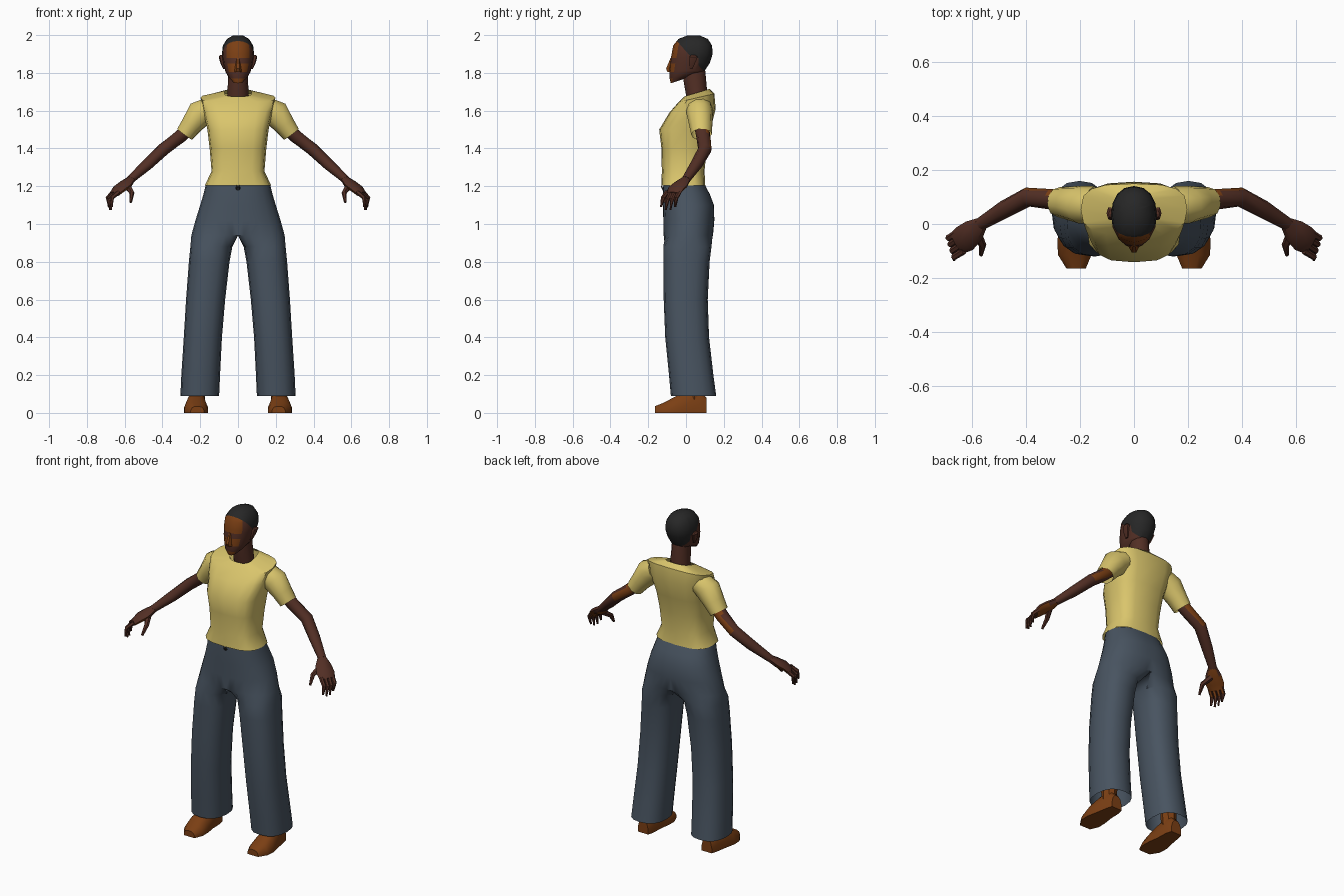
import bpy, bmesh, math
from mathutils import Vector as V

cube = bpy.data.objects.get("Cube")
if cube:
    bpy.data.objects.remove(cube)


def material(name, rgb):
    m = bpy.data.materials.new(name)
    m.use_nodes = True
    m.diffuse_color = (*rgb, 1)
    bsdf = next(n for n in m.node_tree.nodes if n.type == 'BSDF_PRINCIPLED')
    bsdf.inputs["Base Color"].default_value = (*rgb, 1)
    return m


skin = material("dark brown skin", (0.085, 0.028, 0.018))
tan = material("orange brown", (0.2, 0.05, 0.007))
yellow = material("yellow cloth", (0.7, 0.56, 0.15))
blue = material("slate blue cloth", (0.065, 0.088, 0.118))
black = material("black hair", (0.02, 0.02, 0.02))


def power(v, e):
    return math.copysign(abs(v) ** e, v)


def level_ring(zf, zb, hw, yf, yb, cx=0, k=2.0, n=16):
    """Superellipse between front yf and back yb, height running from zf to zb."""
    pts = []
    for i in range(n):
        a = math.tau * i / n
        s = power(math.sin(a), 2 / k)
        f = (1 + s) / 2
        pts.append(V((cx + hw * power(math.cos(a), 2 / k), yf + (yb - yf) * f, zf + (zb - zf) * f)))
    return pts


def tube_rings(path, n=8):
    """Rings across a path of (x, y, z, radius sideways, radius up)."""
    p = [V(q[:3]) for q in path]
    rings = []
    for i, q in enumerate(path):
        t = (p[min(i + 1, len(p) - 1)] - p[max(i - 1, 0)]).normalized()
        a = V((0, 0, 1)).cross(t).normalized()
        b = t.cross(a)
        rings.append([p[i] + a * q[3] * math.cos(math.tau * j / n) + b * q[4] * math.sin(math.tau * j / n)
                      for j in range(n)])
    return rings


def loft(name, rings, mats, caps=(True, True), mirror=False, paint=None, cuts=(), angle=40):
    bm = bmesh.new()
    rows = [[bm.verts.new(p) for p in r] for r in rings]
    n = len(rows[0])
    for lo, hi in zip(rows, rows[1:]):
        for j in range(n):
            bm.faces.new((lo[j], lo[(j + 1) % n], hi[(j + 1) % n], hi[j]))
    for use, row in zip(caps, (rows[0], rows[-1])):
        if use:
            bm.faces.new(row)
    # Remove the wall on the mirror plane so both halves join
    if mirror:
        wall = [f for f in bm.faces if all(abs(v.co.x) < 1e-4 for v in f.verts)]
        bmesh.ops.delete(bm, geom=wall, context='FACES')
    for co, no in cuts:
        bmesh.ops.bisect_plane(bm, geom=bm.verts[:] + bm.edges[:] + bm.faces[:], plane_co=co, plane_no=no)
    bmesh.ops.recalc_face_normals(bm, faces=bm.faces[:])
    bm.normal_update()
    if paint:
        for f in bm.faces:
            f.material_index = paint(f.calc_center_median(), f.normal)
    me = bpy.data.meshes.new(name)
    bm.to_mesh(me)
    bm.free()
    ob = bpy.data.objects.new(name, me)
    bpy.context.collection.objects.link(ob)
    for m in mats:
        me.materials.append(m)
    bpy.ops.object.select_all(action='DESELECT')
    ob.select_set(True)
    bpy.context.view_layer.objects.active = ob
    bpy.ops.object.shade_smooth_by_angle(angle=math.radians(angle))
    if mirror:
        ob.modifiers.new("Mirror", 'MIRROR')
    return ob


# Trousers: one leg with half of the hips, mirrored
legs = [(.09, .1, .305, -.08, .16), (.2, .095, .3, -.09, .145), (.4, .085, .287, -.11, .122),
        (.6, .068, .275, -.118, .115), (.8, .045, .26, -.12, .125), (.88, .03, .252, -.12, .135)]
hips = [(.94, .247, -.12, .143), (1.02, .225, -.12, .15), (1.1, .2, -.122, .148),
        (1.16, .182, -.122, .125), (1.21, .17, -.12, .098)]
rings = [level_ring(z, z, (o - i) / 2, yf, yb, (o + i) / 2, 2.4) for z, i, o, yf, yb in legs]
for z, out, yf, yb in hips:
    ring = level_ring(z, z, out / 2, yf, yb, out / 2, 2.4)
    for p in ring:
        side = (p.y > (yf + yb) / 2 + 1e-4) - (p.y < (yf + yb) / 2 - 1e-4)
        if p.x < out * 0.1:
            p.x = 0
        bulge = max(0, 1 - (p.x / out) ** 2.6) ** (1 / 2.2)
        p.y = (yf + yb) / 2 + side * (yb - yf) / 2 * bulge
    rings.append(ring)
loft("trousers", rings, [blue], (False, False), mirror=True)

# Waist button
loft("waist_button", tube_rings([(0, -.122, 1.19, .013, .02), (0, -.128, 1.187, .008, .012)], 6), [black])

# Shirt body with a lowered front neckline
shirt = [(1.205, 1.205, .175, -.13, .102), (1.28, 1.28, .14, -.128, .098), (1.4, 1.4, .15, -.13, .11),
         (1.5, 1.5, .162, -.142, .13), (1.59, 1.61, .185, -.088, .157), (1.645, 1.69, .198, -.04, .15),
         (1.675, 1.715, .072, -.01, .125)]
loft("shirt_body", [level_ring(*r, k=3.0) for r in shirt], [yellow], (False, False))

# Sleeves
sleeve = [(.15, .07, 1.615, .07, .06), (.2, .072, 1.585, .07, .075), (.245, .078, 1.525, .062, .058),
          (.282, .082, 1.475, .055, .05)]
loft("sleeves", tube_rings(sleeve, 10), [yellow], (True, False), mirror=True)

# Arms, with the lighter tone behind the upper arm
arm = [(.23, .08, 1.53, .04, .036), (.31, .092, 1.46, .038, .036), (.395, .1, 1.395, .036, .034),
       (.48, .055, 1.315, .033, .03), (.57, 0, 1.235, .024, .021)]
loft("arms", tube_rings(arm, 10), [skin, tan], mirror=True,
     paint=lambda c, n: int(n.y > .6 and c.x < .4))

# Hands
palm = [(.565, .003, 1.238, .025, .02), (.595, -.025, 1.21, .045, .025), (.63, -.055, 1.185, .052, .022),
        (.655, -.07, 1.158, .045, .016)]


def palm_tone(c, n):
    return int(n.z < -.5 and n.x < .2)


loft("palms", tube_rings(palm), [skin, tan], mirror=True, paint=palm_tone)
for i, label in enumerate(("index", "middle", "ring", "little")):
    s = i / 3
    base = V((.632 + .028 * s, -.1 + .065 * s, 1.17))
    tip = V((.668 + .015 * s, -.132 + .075 * s, 1.09 - .018 * math.sin(math.pi * s)))
    mid = (base + tip) / 2 + V((.018, -.006, .008))
    loft(label + "_fingers", tube_rings([(*base, .013, .012), (*mid, .012, .012), (*tip, .006, .006)], 6),
         [skin, tan], mirror=True, paint=palm_tone)
thumb = [(.585, -.03, 1.2, .018, .018), (.562, -.08, 1.165, .014, .014), (.568, -.115, 1.115, .007, .007)]
loft("thumbs", tube_rings(thumb, 6), [skin], mirror=True)

# Neck
neck = [(1.63, 1.63, .06, .01, .11), (1.7, 1.7, .056, -.003, .112), (1.77, 1.78, .052, -.015, .105),
        (1.82, 1.83, .052, -.015, .1)]
loft("neck", [level_ring(*r, n=12) for r in neck], [skin])

# Head, split along the hairline
skull = [(1.745, 1.765, .028, -.08, -.02), (1.77, 1.785, .05, -.087, .03), (1.805, 1.805, .066, -.088, .095),
         (1.85, 1.85, .078, -.085, .125), (1.9, 1.9, .085, -.076, .141), (1.945, 1.945, .08, -.068, .138),
         (1.98, 1.98, .058, -.04, .115), (1.999, 1.999, .025, .01, .07)]
slope = V((0, .09, .08)).normalized()
hairline = V((0, -.045, 1.965))


def head_tone(c, n):
    if c.z > 1.81 and (c - hairline).dot(slope) > 0 and (c.y > .065 or c.z > 1.88):
        return 2
    if n.y < -.55 and abs(c.x) < .05:
        return int(c.z > 1.885 or 1.8 < c.z < 1.85 or c.z < 1.77)
    return 0


cuts = [(hairline, slope), (V((0, .065, 0)), V((0, 1, 0)))]
cuts += [(V((0, 0, z)), V((0, 0, 1))) for z in (1.81, 1.88)]
loft("head", [level_ring(*r, k=2.2) for r in skull], [skin, tan, black], paint=head_tone, cuts=cuts)

# Nose and ears
nose = [(1.805, 1.805, .02, -.1, -.07), (1.822, 1.822, .017, -.108, -.07), (1.88, 1.88, .008, -.083, -.06)]
loft("nose", [level_ring(*r, n=6) for r in nose], [tan])
ear = [(1.82, 1.82, .005, .015, .035, .073), (1.85, 1.85, .01, .012, .05, .083),
       (1.885, 1.885, .012, .015, .065, .09), (1.895, 1.895, .006, .025, .05, .088)]
loft("ears", [level_ring(*r, n=6) for r in ear], [skin], mirror=True)


# Feet: arched sections along the length with a flat sole
def foot_ring(y, cx, hw, h):
    outline = ((-1, 0), (-1, .35), (-.75, .8), (-.35, 1), (.35, 1), (.75, .8), (1, .35), (1, 0))
    return [V((cx + hw * a, y, h * b)) for a, b in outline]


foot = [(.108, .215, .035, .08), (.07, .215, .045, .12), (0, .22, .052, .115), (-.06, .222, .063, .085),
        (-.115, .22, .062, .055), (-.165, .215, .036, .035)]
loft("feet", [foot_ring(*r) for r in foot], [tan], mirror=True)
ankle = [(.06, .06, .042, .0, .09, .217), (.25, .25, .045, -.01, .085, .21)]
loft("ankles", [level_ring(*r, n=8) for r in ankle], [tan], mirror=True)
